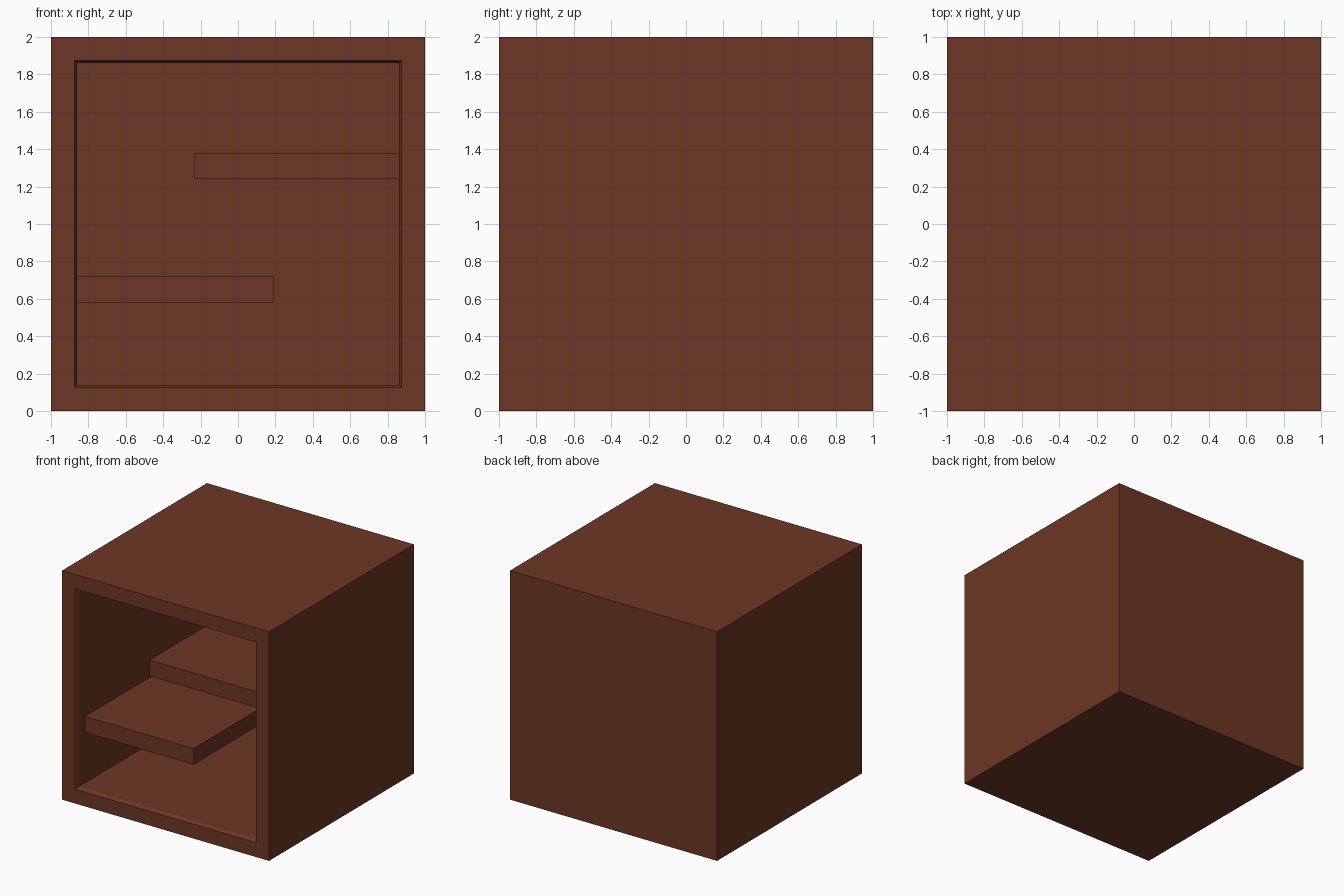
import bpy, bmesh

if "Cube" in bpy.data.objects:
    bpy.data.objects.remove(bpy.data.objects["Cube"])

wood = bpy.data.materials.new("brown_wood")
wood.diffuse_color = (0.15, 0.038, 0.017, 1)
wood.use_nodes = True
wood.node_tree.nodes["Principled BSDF"].inputs["Base Color"].default_value = wood.diffuse_color


def finish(name, bm):
    bmesh.ops.recalc_face_normals(bm, faces=bm.faces)
    me = bpy.data.meshes.new(name)
    bm.to_mesh(me)
    bm.free()
    me.materials.append(wood)
    ob = bpy.data.objects.new(name, me)
    bpy.context.collection.objects.link(ob)
    return ob


def ring(bm, half, y):
    # square loop around the cabinet's centre line
    return [bm.verts.new((sx * half, y, 1 + sz * half))
            for sx, sz in ((-1, -1), (1, -1), (1, 1), (-1, 1))]


def box(name, x0, x1, y0, y1, z0, z1):
    bm = bmesh.new()
    bmesh.ops.create_cube(bm, size=1)
    for v in bm.verts:
        v.co = ((x0 + x1) / 2 + v.co.x * (x1 - x0),
                (y0 + y1) / 2 + v.co.y * (y1 - y0),
                (z0 + z1) / 2 + v.co.z * (z1 - z0))
    return finish(name, bm)


# Cabinet shell: outer back, outer front, opening, chamfer, inner back
bm = bmesh.new()
profile = [(1, 1), (1, -1), (0.875, -1), (0.86, -0.965), (0.86, 0.86)]
rings = [ring(bm, h, y) for h, y in profile]
for a, b in zip(rings, rings[1:]):
    for i in range(4):
        j = (i + 1) % 4
        bm.faces.new((a[i], a[j], b[j], b[i]))
bm.faces.new(rings[0])
bm.faces.new(rings[-1])
finish("cabinet_shell", bm)

# Two staggered shelves reaching the side and back walls
box("lower_shelf", -0.86, 0.19, -0.885, 0.86, 0.58, 0.72)
box("upper_shelf", -0.235, 0.86, -0.885, 0.86, 1.24, 1.38)
